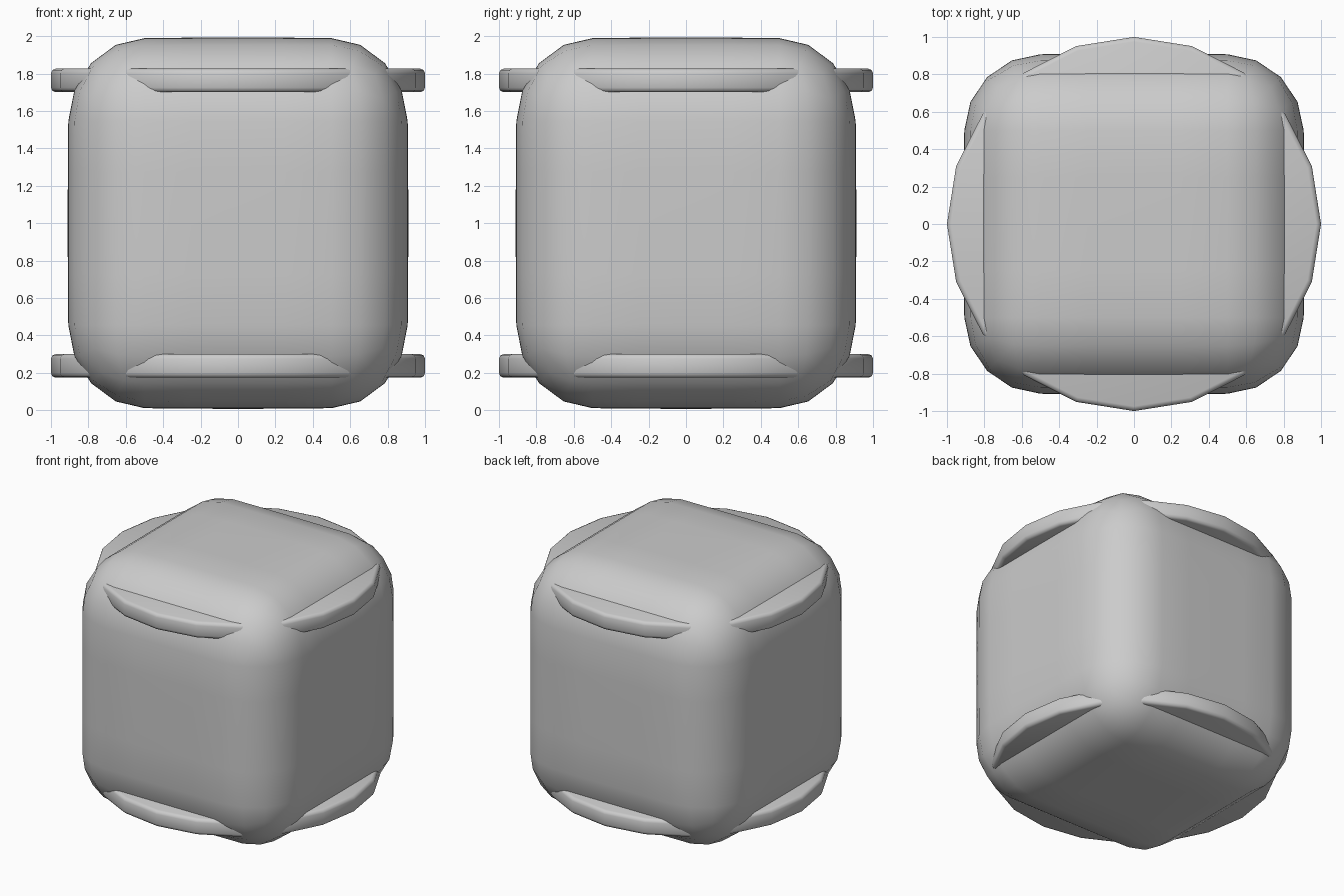
import bpy, bmesh, math
from mathutils import Vector

default = bpy.data.objects.get("Cube")
if default:
    bpy.data.objects.remove(default, do_unlink=True)

grey = bpy.data.materials.new("plain_grey")
grey.use_nodes = True
GREY = (0.6, 0.6, 0.6, 1)
grey.diffuse_color = GREY
grey.node_tree.nodes["Principled BSDF"].inputs["Base Color"].default_value = GREY


def finish(name, bm):
    """Turn a bmesh into a smooth grey object."""
    bmesh.ops.recalc_face_normals(bm, faces=bm.faces)
    for f in bm.faces:
        f.smooth = True
    mesh = bpy.data.meshes.new(name)
    bm.to_mesh(mesh)
    bm.free()
    mesh.materials.append(grey)
    obj = bpy.data.objects.new(name, mesh)
    bpy.context.collection.objects.link(obj)
    return obj


# Rounded, slightly bulging box body
INNER, RADIUS, STRETCH, BULGE = 0.5, 0.4, 1.09, 0.012
STEPS = [0, INNER / 2, INNER, INNER + RADIUS * math.tan(math.pi / 8), INNER + RADIUS]
bm = bmesh.new()
bmesh.ops.create_cube(bm, size=2)
bmesh.ops.subdivide_edges(bm, edges=bm.edges[:], cuts=7, use_grid_fill=True)
for v in bm.verts:
    p = Vector([math.copysign(STEPS[round(abs(c) * 4)], c) for c in v.co])
    core = Vector([max(-INNER, min(INNER, c)) for c in p])
    p = core + (p - core).normalized() * RADIUS
    fade = [max(0, 1 - (c / (INNER + RADIUS)) ** 2) for c in p]
    x, y, z = p
    v.co = (x * (1 + BULGE * fade[1] * fade[2]),
            y * (1 + BULGE * fade[0] * fade[2]),
            z * (1 + BULGE * fade[0] * fade[1]) * STRETCH + 1)
finish("body", bm)

# Two bevelled discs that break through the sides of the body
for name, z in (("lower_disc", 0.237), ("upper_disc", 1.763)):
    bm = bmesh.new()
    bmesh.ops.create_cone(bm, cap_ends=True, segments=20,
                          radius1=1, radius2=1, depth=0.126)
    rims = [e for e in bm.edges if abs(e.verts[0].co.z - e.verts[1].co.z) < 0.01]
    bmesh.ops.bevel(bm, geom=rims, offset=0.025, segments=2, profile=0.5,
                    affect='EDGES')
    bmesh.ops.translate(bm, verts=bm.verts, vec=(0, 0, z))
    finish(name, bm)
